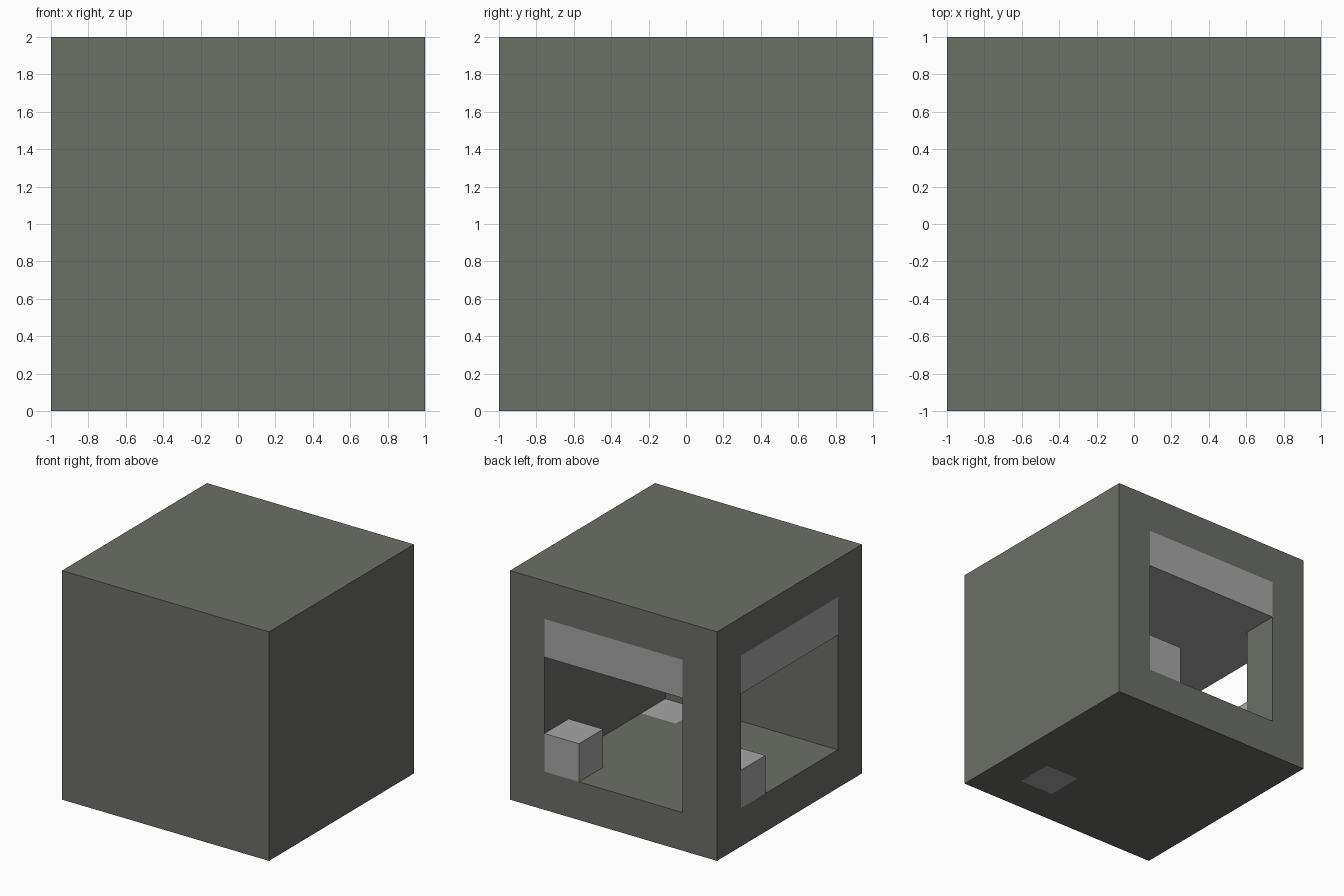
import bpy
import bmesh

if "Cube" in bpy.data.objects:
    bpy.data.objects.remove(bpy.data.objects["Cube"], do_unlink=True)

U = 1 / 3  # one block cell


def make_material(name, colour):
    mat = bpy.data.materials.new(name)
    mat.use_nodes = True
    mat.diffuse_color = (*colour, 1)
    mat.node_tree.nodes["Principled BSDF"].inputs["Base Color"].default_value = (*colour, 1)
    return mat


stone = make_material("olive_grey", (0.150, 0.156, 0.136))
light = make_material("light_grey", (0.38, 0.38, 0.38))


def prism(name, outline, z0, z1, mat):
    """Extrude a flat outline between two heights, all in cells."""
    bm = bmesh.new()
    face = bm.faces.new([bm.verts.new((x * U, y * U, z0 * U)) for x, y in outline])
    out = bmesh.ops.extrude_face_region(bm, geom=[face])
    verts = [v for v in out["geom"] if isinstance(v, bmesh.types.BMVert)]
    bmesh.ops.translate(bm, verts=verts, vec=(0, 0, (z1 - z0) * U))
    bmesh.ops.recalc_face_normals(bm, faces=bm.faces)
    mesh = bpy.data.meshes.new(name)
    bm.to_mesh(mesh)
    bm.free()
    mesh.materials.append(mat)
    obj = bpy.data.objects.new(name, mesh)
    bpy.context.collection.objects.link(obj)
    return obj


def rect(x0, x1, y0, y1):
    return [(x0, y0), (x1, y0), (x1, y1), (x0, y1)]


def room(reach):
    """Square room opening to the back and to the -x side, leaving a corner post."""
    return [(-reach, -2), (2, -2), (2, reach), (-2, reach), (-2, 2), (-reach, 2)]


def cut(target, cutter):
    cutter.hide_render = True
    mod = target.modifiers.new("cut", "BOOLEAN")
    mod.operation = "DIFFERENCE"
    mod.solver = "EXACT"
    mod.object = cutter
    bpy.context.view_layer.objects.active = target
    bpy.ops.object.modifier_apply(modifier=mod.name)
    bpy.data.objects.remove(cutter, do_unlink=True)


# Outer shell with two open sides and a hole through the floor
shell = prism("shell", rect(-3, 3, -3, 3), 0, 6, stone)
cut(shell, prism("room_cutter", room(3.4), 1, 5, stone))
cut(shell, prism("floor_cutter", rect(1, 2, -2, -1), -0.4, 1.4, stone))

# Ceiling slab filling the top of both openings
prism("ceiling_slab", room(3), 4, 5, light)

# Plug set flush in the floor
prism("floor_plug", rect(1, 2, -2, -1), 0, 1, light)

# Small blocks standing in the openings
prism("back_block", rect(1, 2, 2, 3), 1, 2, light)
prism("side_block", rect(-3, -2, 1, 2), 1, 2, light)
